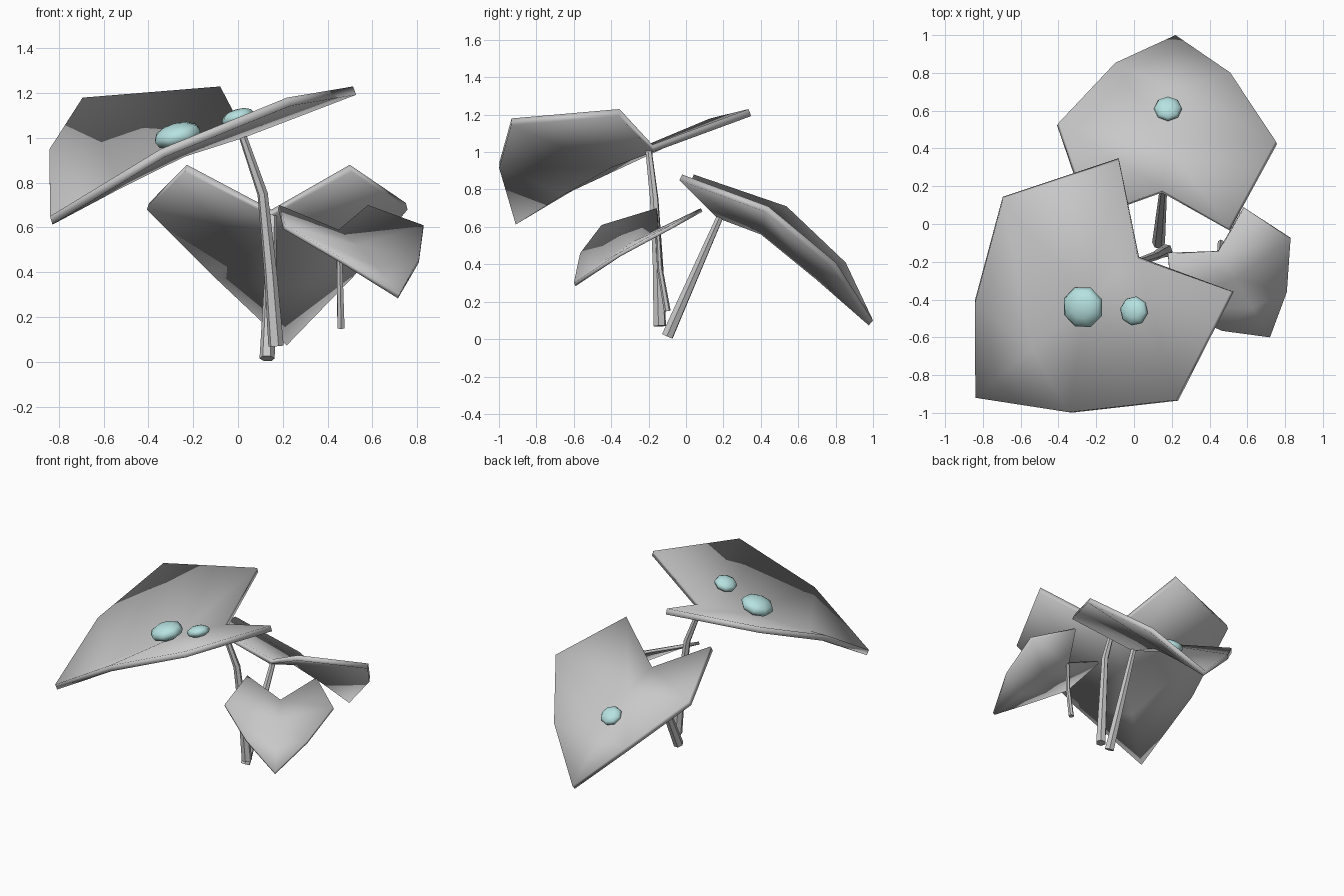
import bpy, bmesh
from mathutils import Vector

cube = bpy.data.objects.get("Cube")
if cube:
    bpy.data.objects.remove(cube)


def material(name, rgb):
    mat = bpy.data.materials.new(name)
    mat.use_nodes = True
    color = (*rgb, 1)
    mat.diffuse_color = color
    mat.node_tree.nodes["Principled BSDF"].inputs["Base Color"].default_value = color
    return mat


grey = material("leaf grey", (0.58, 0.58, 0.58))
aqua = material("water aqua", (0.47, 0.76, 0.75))


def finish(name, bm, mat):
    mesh = bpy.data.meshes.new(name)
    for f in bm.faces:
        f.smooth = True
    bm.to_mesh(mesh)
    bm.free()
    mesh.materials.append(mat)
    obj = bpy.data.objects.new(name, mesh)
    bpy.context.collection.objects.link(obj)
    return obj


def leaf(name, notch, tip, rim, rib, thickness):
    """Folded heart: rim is (along, across, z) of one half, rib is (fraction, z)."""
    bm = bmesh.new()
    start, end = Vector(notch), Vector(tip)
    axis = (end - start).to_2d()
    length = axis.length
    axis.normalize()
    across = Vector((-axis.y, axis.x))

    def vert(a, c, z):
        p = start.to_2d() + axis * a + across * c
        return bm.verts.new((p.x, p.y, z))

    middle = [vert(0, 0, notch[2])]
    middle += [vert(t * length, 0, z) for t, z in rib]
    point = vert(length, 0, tip[2])
    for side in (1, -1):
        lobe, wide, narrow = [vert(a, c * side, z) for a, c, z in rim]
        m0, m1, m2 = middle
        for loop in ((m0, m1, wide, lobe), (m1, m2, narrow, wide), (m2, point, narrow)):
            face = bm.faces.new(loop if side > 0 else loop[::-1])
            face.normal_update()
    bmesh.ops.recalc_face_normals(bm, faces=bm.faces)
    if sum(f.normal.z for f in bm.faces) < 0:
        bmesh.ops.reverse_faces(bm, faces=bm.faces)
    obj = finish(name, bm, grey)
    shell = obj.modifiers.new("thickness", "SOLIDIFY")
    shell.thickness = thickness
    shell.offset = -1


def stem(name, points, top, bottom):
    """Tapered round stalk from the leaf down to the foot."""
    curve = bpy.data.curves.new(name, "CURVE")
    curve.dimensions = "3D"
    curve.bevel_depth = 1
    curve.bevel_resolution = 1
    curve.use_fill_caps = True
    spline = curve.splines.new("POLY")
    spline.points.add(len(points) - 1)
    for i, (p, co) in enumerate(zip(spline.points, points)):
        p.co = (*co, 1)
        p.radius = top + (bottom - top) * i / (len(points) - 1)
    spline.use_smooth = True
    curve.materials.append(grey)
    obj = bpy.data.objects.new(name, curve)
    bpy.context.collection.objects.link(obj)
    bpy.ops.object.select_all(action="DESELECT")
    obj.select_set(True)
    bpy.context.view_layer.objects.active = obj
    bpy.ops.object.convert(target="MESH")
    bpy.ops.object.shade_smooth_by_angle()


def drop(name, center, radius, normal):
    """Flattened bead lying on a leaf."""
    bm = bmesh.new()
    bmesh.ops.create_uvsphere(bm, u_segments=8, v_segments=6, radius=radius)
    bmesh.ops.scale(bm, vec=(1, 1, 0.5), verts=bm.verts)
    obj = finish(name, bm, aqua)
    obj.location = center
    obj.rotation_mode = "QUATERNION"
    obj.rotation_quaternion = Vector(normal).to_track_quat("Z", "Y")


# Leaves
leaf("large_leaf", (0.02, -0.18, 1.04), (-0.84, -0.92, 0.65),
     [(-0.26, 0.455, 1.23), (0.34, 0.70, 1.18), (0.81, 0.38, 0.95)],
     [(0.31, 0.955), (0.65, 0.81)], 0.04)
leaf("back_leaf", (0.15, 0.18, 0.68), (0.22, 1.0, 0.10),
     [(-0.17, 0.365, 0.88), (0.31, 0.575, 0.71), (0.65, 0.305, 0.41)],
     [(0.29, 0.59), (0.65, 0.35)], 0.035)
leaf("small_leaf", (0.45, -0.15, 0.59), (0.72, -0.60, 0.30),
     [(-0.13, 0.23, 0.70), (0.136, 0.36, 0.61), (0.365, 0.20, 0.46)],
     [(0.31, 0.52), (0.65, 0.42)], 0.02)

# Stems
stem("large_stem", [(0.02, -0.2, 1.01), (0.11, -0.17, 0.75),
                    (0.145, -0.15, 0.4), (0.17, -0.14, 0.07)], 0.018, 0.035)
stem("back_stem", [(0.155, 0.18, 0.65), (0.13, -0.1, 0.015)], 0.02, 0.034)
stem("small_stem", [(0.45, -0.15, 0.57), (0.455, -0.14, 0.38),
                    (0.46, -0.1, 0.15)], 0.012, 0.018)

# Water drops
drop("large_drop", (-0.27, -0.44, 1.01), 0.113, (-0.25, -0.1, 0.95))
drop("small_drop", (0, -0.46, 1.09), 0.078, (-0.3, 0.05, 0.95))
drop("back_drop", (0.18, 0.61, 0.48), 0.075, (0, 0.5, 0.8))
